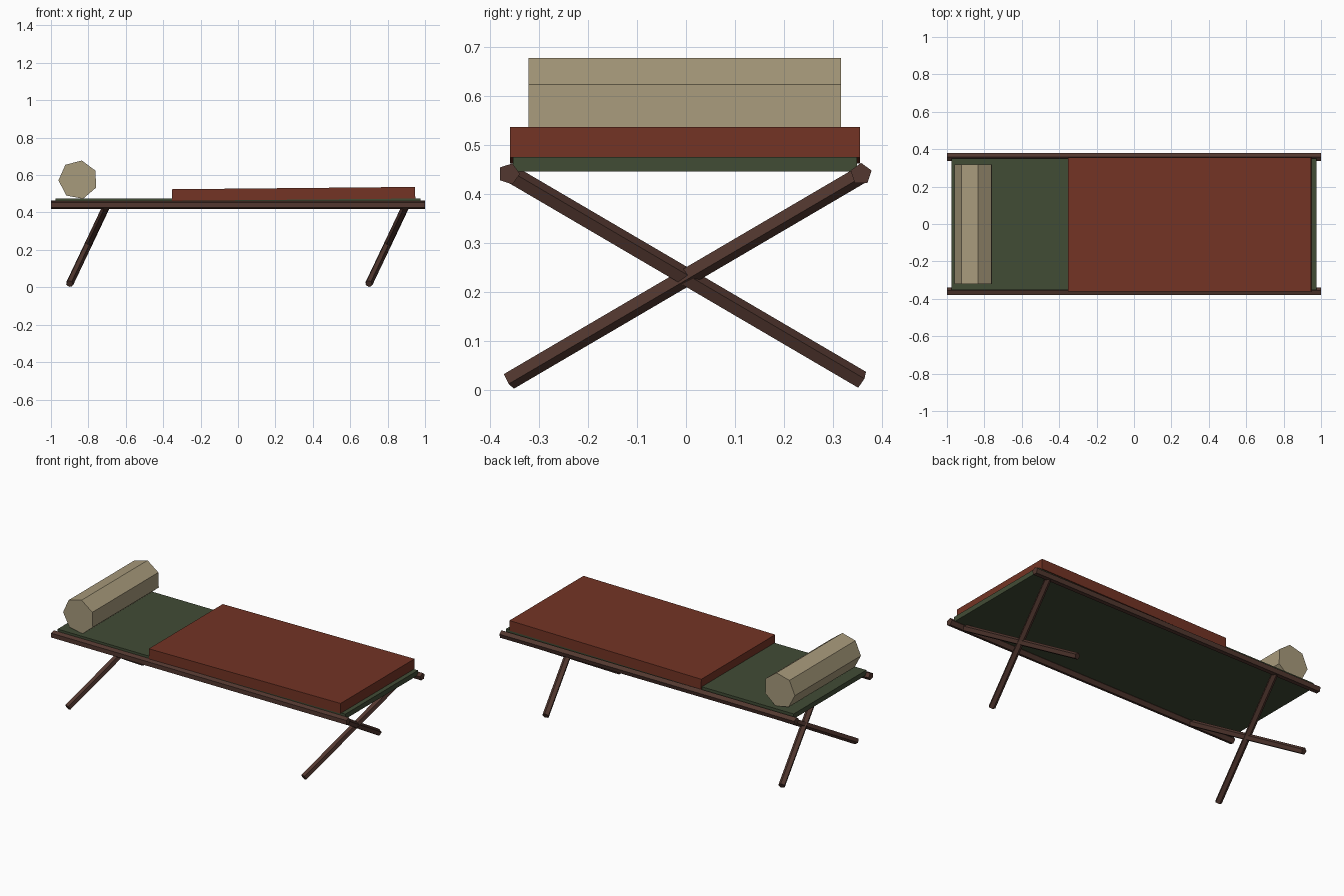
import bpy, bmesh, math
from mathutils import Vector

if "Cube" in bpy.data.objects:
    bpy.data.objects.remove(bpy.data.objects["Cube"])


def material(name, rgb):
    m = bpy.data.materials.new(name)
    m.diffuse_color = (*rgb, 1)
    m.use_nodes = True
    m.node_tree.nodes["Principled BSDF"].inputs["Base Color"].default_value = m.diffuse_color
    return m


WOOD = material("dark wood", (0.085, 0.039, 0.029))
CANVAS = material("green canvas", (0.053, 0.072, 0.036))
RUST = material("rust blanket", (0.172, 0.034, 0.018))
TAN = material("tan pillow", (0.39, 0.325, 0.2))


def finish(name, bm, mat):
    bmesh.ops.recalc_face_normals(bm, faces=bm.faces)
    mesh = bpy.data.meshes.new(name)
    bm.to_mesh(mesh)
    bm.free()
    mesh.materials.append(mat)
    obj = bpy.data.objects.new(name, mesh)
    bpy.context.collection.objects.link(obj)
    return obj


def prism(name, a, b, radius, sides, corner, mat):
    """Straight bar from a to b; one corner of its section points along 'corner'."""
    a, b = Vector(a), Vector(b)
    d = (b - a).normalized()
    u = Vector(corner)
    u = (u - d * u.dot(d)).normalized()
    v = d.cross(u)
    bm = bmesh.new()
    rings = []
    for p in (a, b):
        ring = []
        for i in range(sides):
            t = math.tau * i / sides
            ring.append(bm.verts.new(p + radius * (u * math.cos(t) + v * math.sin(t))))
        rings.append(ring)
    for i in range(sides):
        j = (i + 1) % sides
        bm.faces.new((rings[0][i], rings[0][j], rings[1][j], rings[1][i]))
    bm.faces.new(rings[0])
    bm.faces.new(rings[1])
    return finish(name, bm, mat)


def box(name, center, size, mat, tilt=0):
    bm = bmesh.new()
    bmesh.ops.create_cube(bm, size=1)
    bmesh.ops.scale(bm, vec=size, verts=bm.verts)
    obj = finish(name, bm, mat)
    obj.location = center
    obj.rotation_euler.y = tilt
    return obj


Y_FRONT, Y_BACK = -0.362, 0.358
Z_RAIL, Z_FOOT = 0.441, 0.019

# Side rails
prism("front_rail", (-1, Y_FRONT, Z_RAIL), (1, Y_FRONT, Z_RAIL), 0.0225, 5, (0, 1, 0), WOOD)
prism("back_rail", (-1, Y_BACK, Z_RAIL), (1, Y_BACK, Z_RAIL), 0.0225, 5, (0, 0, 1), WOOD)

# Crossed, leaning leg pairs
for label, x in (("head", -0.9), ("foot", 0.7)):
    for side, y0, y1, up in (("front", Y_FRONT, Y_BACK, -1), ("back", Y_BACK, Y_FRONT, 1)):
        foot = Vector((x, y0, Z_FOOT))
        top = Vector((x + 0.2, y1, Z_RAIL))
        d = top - foot
        corner = Vector((0, -d.z * math.copysign(1, d.y), abs(d.y))) * up
        prism(f"{label}_{side}_leg", foot, top, 0.02, 5, corner, WOOD)

# Canvas deck
box("canvas_deck", (0, -0.002, 0.461), (1.95, 0.704, 0.03), CANVAS)

# Folded blanket, slightly tilted
box("blanket", (0.2975, -0.002, 0.4995), (1.3, 0.716, 0.062), RUST, math.radians(-0.55))

# Seven-sided bolster pillow
t = math.radians(79)
prism("pillow", (-0.855, -0.322, 0.575), (-0.855, 0.317, 0.575), 0.105, 7,
      (math.cos(t), 0, math.sin(t)), TAN)
